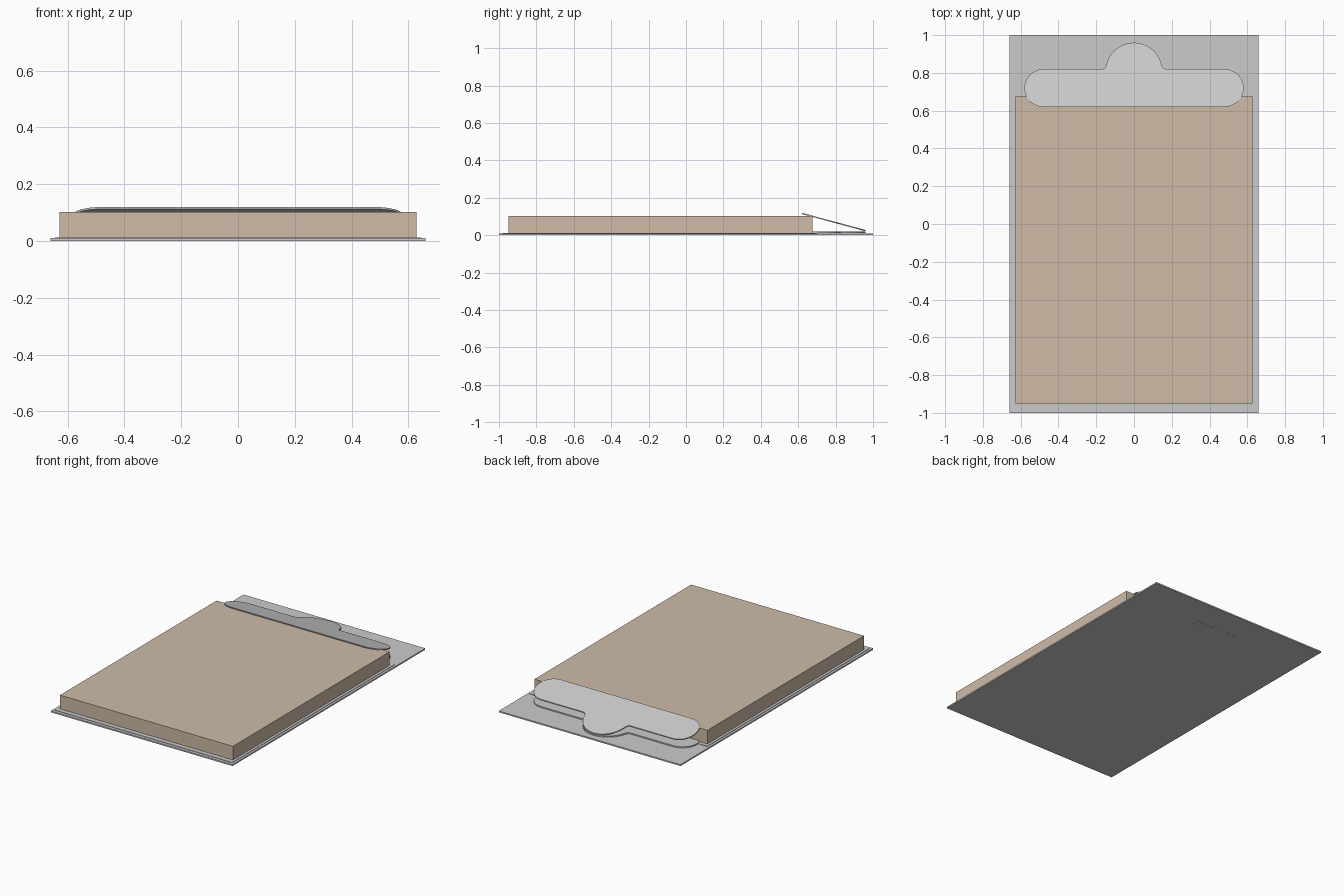
import bpy, bmesh
from math import sin, cos, pi, radians

if "Cube" in bpy.data.objects:
    bpy.data.objects.remove(bpy.data.objects["Cube"])


def finish(name, bm, material=None):
    bmesh.ops.recalc_face_normals(bm, faces=bm.faces)
    me = bpy.data.meshes.new(name)
    bm.to_mesh(me)
    bm.free()
    ob = bpy.data.objects.new(name, me)
    bpy.context.collection.objects.link(ob)
    if material:
        me.materials.append(material)
    return ob


def box(name, x, y0, y1, z0, z1, material=None):
    bm = bmesh.new()
    bmesh.ops.create_cube(bm, size=1)
    for v in bm.verts:
        v.co.x *= 2 * x
        v.co.y = y0 if v.co.y < 0 else y1
        v.co.z = z0 if v.co.z < 0 else z1
    return finish(name, bm, material)


def arc(cx, cy, r, a0, a1, n):
    return [(cx + r * cos(radians(a0 + (a1 - a0) * i / n)),
             cy + r * sin(radians(a0 + (a1 - a0) * i / n))) for i in range(n + 1)]


def clip_outline():
    # right half: rounded bar end, small fillet, then the round thumb tab
    half = arc(0.48, 0.72, 0.10, -90, 90, 20)
    half += arc(0.172, 0.845, 0.025, 270, 190, 6)
    half += arc(0, 0.81, 0.15, 15, 90, 12)
    return half + [(-x, y) for x, y in half[-2::-1]]


def clip_plate(name, z0, z1, slope=0.0, scale=1.0, cy=0.79):
    bm = bmesh.new()
    pts = [(x * scale, cy + (y - 0.79) * scale) for x, y in clip_outline()]
    rings = [[bm.verts.new((x, y, z + slope * (0.96 - y))) for x, y in pts]
             for z in (z0, z1)]
    bm.faces.new(rings[0][::-1])
    bm.faces.new(rings[1])
    n = len(pts)
    for i in range(n):
        j = (i + 1) % n
        bm.faces.new((rings[0][i], rings[0][j], rings[1][j], rings[1][i]))
    return finish(name, bm)


paper = bpy.data.materials.new("paper_tan")
paper.diffuse_color = (0.62, 0.50, 0.39, 1)
paper.use_nodes = True
paper.node_tree.nodes["Principled BSDF"].inputs["Base Color"].default_value = paper.diffuse_color

# backing board and the thin sheet under the paper
box("board", 0.66, -1.0, 1.0, 0.001, 0.010)
box("backing_sheet", 0.645, -0.98, 0.70, 0.009, 0.013)

# thick stack of paper
box("paper_stack", 0.628, -0.95, 0.675, 0.013, 0.103, paper)

# clip: flat base, tilted jaw, and small retaining plate under the board
clip_plate("clip_base", 0.011, 0.019)
clip_plate("clip_jaw", 0.021, 0.028, slope=0.27)
clip_plate("rear_clip_plate", 0.0, 0.002, scale=0.285, cy=0.80)
